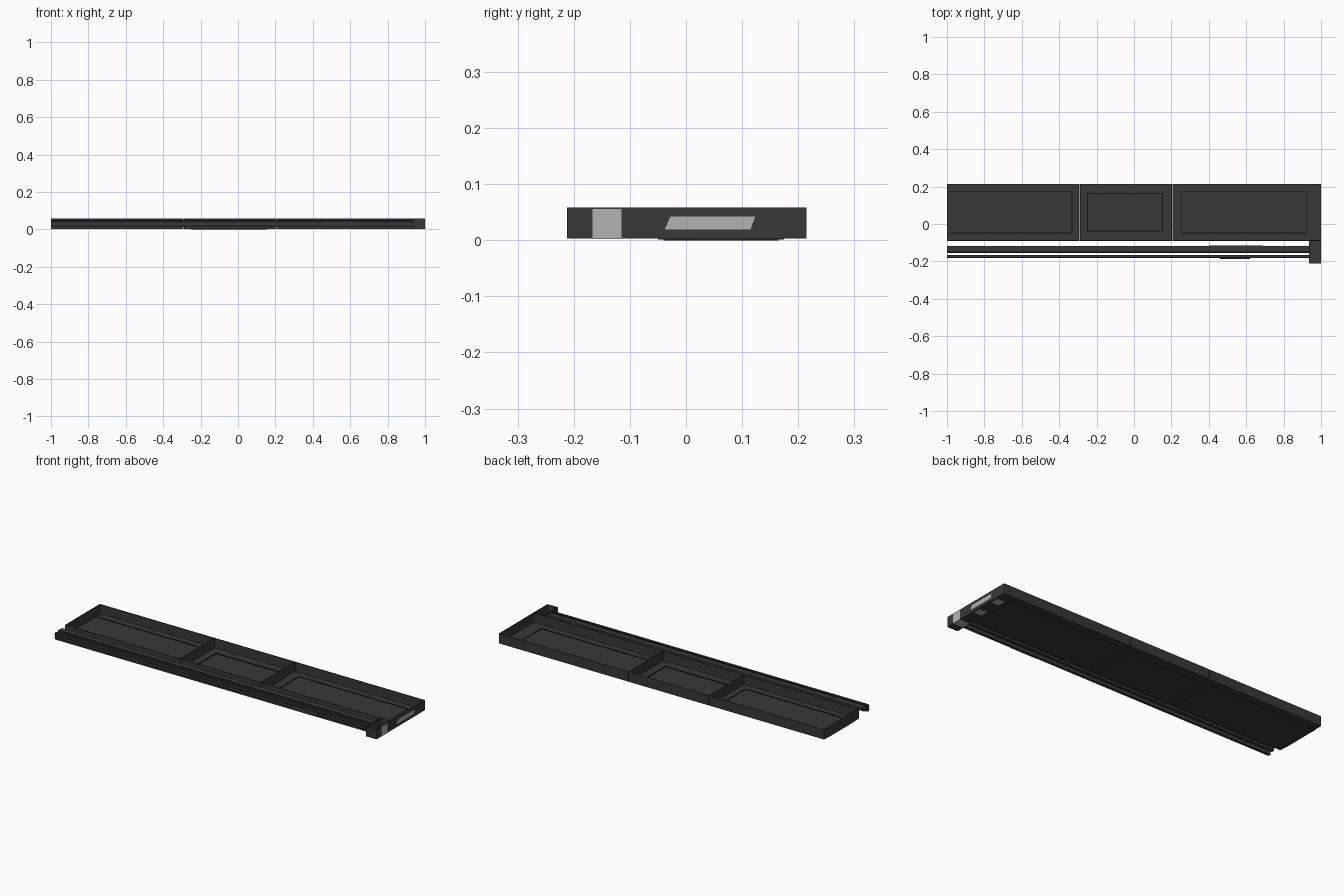
import bpy
import bmesh

if "Cube" in bpy.data.objects:
    bpy.data.objects.remove(bpy.data.objects["Cube"])


def material(name, value):
    m = bpy.data.materials.new(name)
    m.use_nodes = True
    color = (value, value, value, 1)
    m.diffuse_color = color
    m.node_tree.nodes["Principled BSDF"].inputs["Base Color"].default_value = color
    return m


CHARCOAL = material("charcoal", 0.04)
BLACK = material("black", 0.006)
LIGHT = material("light_grey", 0.45)


def build(name, boxes, mat):
    """One object from (x0, x1, y0, y1, z0, z1) boxes."""
    bm = bmesh.new()
    for x0, x1, y0, y1, z0, z1 in boxes:
        verts = bmesh.ops.create_cube(bm, size=1)["verts"]
        for v in verts:
            v.co.x = x1 if v.co.x > 0 else x0
            v.co.y = y1 if v.co.y > 0 else y0
            v.co.z = z1 if v.co.z > 0 else z0
    mesh = bpy.data.meshes.new(name)
    bm.to_mesh(mesh)
    bm.free()
    mesh.materials.append(mat)
    ob = bpy.data.objects.new(name, mesh)
    bpy.context.collection.objects.link(ob)
    return ob


def extrude_x(name, profile, x0, x1, mat):
    """Solid with a (y, z) outline running along x."""
    bm = bmesh.new()
    face = bm.faces.new([bm.verts.new((x0, y, z)) for y, z in profile])
    out = bmesh.ops.extrude_face_region(bm, geom=[face])["geom"]
    for v in out:
        if isinstance(v, bmesh.types.BMVert):
            v.co.x = x1
    bmesh.ops.recalc_face_normals(bm, faces=bm.faces)
    mesh = bpy.data.meshes.new(name)
    bm.to_mesh(mesh)
    bm.free()
    mesh.materials.append(mat)
    ob = bpy.data.objects.new(name, mesh)
    bpy.context.collection.objects.link(ob)
    return ob


T = 0.004                       # sheet thickness
FRONT, BACK = -0.09, 0.215
LOW, TOP = 0.003, 0.058
FLOOR = 0.006


def tray_section(name, x0, x1, bay, left_wall, right_wall, drop):
    """Floor with a slightly sunk rectangular bay, plus thin upright walls."""
    bx0, bx1, by0, by1 = bay
    boxes = [(x0, x1, FRONT, by0, LOW, FLOOR),
             (x0, x1, by1, BACK, LOW, FLOOR),
             (bx1, x1, by0, by1, LOW, FLOOR),
             (bx0, bx1, by0, by1, LOW - drop, FLOOR - drop),
             (x0, x1, FRONT, FRONT + T, LOW, TOP),
             (x0, x1, BACK - T, BACK, LOW, TOP)]
    if bx0 > x0:
        boxes.append((x0, bx0, by0, by1, LOW, FLOOR))
    if left_wall:
        boxes.append((x0, x0 + T, FRONT, BACK, LOW, TOP))
    if right_wall:
        boxes.append((x1 - T, x1, FRONT, BACK, LOW, TOP))
    build(name, boxes, CHARCOAL)
    # dark outline of the bay
    z0, z1 = FLOOR - drop, FLOOR + 0.0004
    lines = [(bx0, bx1, by0, by0 + T, z0, z1),
             (bx0, bx1, by1 - T, by1, z0, z1),
             (bx1 - T, bx1, by0, by1, z0, z1)]
    if bx0 > x0:
        lines.append((bx0, bx0 + T, by0, by1, z0, z1))
    build(name + "_bay_outline", lines, BLACK)


# Three tray sections with narrow gaps between them
tray_section("right_tray", -1, -0.292, (-1, -0.33, -0.05, 0.175), True, True, 0.002)
tray_section("middle_tray", -0.289, 0.203, (-0.25, 0.155, -0.04, 0.165), False, True, 0.003)
tray_section("left_tray", 0.207, 1, (0.25, 0.925, -0.05, 0.175), False, True, 0.002)

# Open box that carries the rails at the end
END, TIP = 0.935, -0.212
build("end_box", [
    (END, 1, TIP, FRONT, LOW, FLOOR),
    (END, 1, TIP, TIP + T, LOW, TOP),
    (END, END + T, TIP, FRONT, LOW, TOP),
    (1 - T, 1, TIP, FRONT, LOW, TOP)], CHARCOAL)

# Rails along the front
extrude_x("wide_rail", [(-0.155, 0.022), (-0.155, 0.046), (-0.150, 0.051),
                        (-0.118, 0.051), (-0.118, 0.040), (-0.140, 0.034),
                        (-0.140, 0.022)], -1, END, CHARCOAL)
extrude_x("thin_rail", [(-0.181, 0.012), (-0.181, 0.046), (-0.178, 0.049),
                        (-0.167, 0.049), (-0.167, 0.012)], -1, END, CHARCOAL)
build("rail_grooves", [(-1, END, -0.1818, -0.18, z, z + 0.004) for z in (0.02, 0.034)]
      + [(-1, END, -0.152, -0.148, 0.049, 0.0515)], BLACK)
build("rail_pads", [(0.4, 0.69, -0.119, -0.114, 0.03, 0.05),
                    (0.46, 0.62, -0.187, -0.18, 0.015, 0.04)], CHARCOAL)

# Light plates on the end face and underneath
P = 0.0006
build("end_band", [(1 - P, 1 + P, -0.167, -0.115, LOW, 0.056),
                   (END, 1, -0.167, -0.115, LOW - P, LOW + P)], LIGHT)
extrude_x("slanted_end_plate", [(-0.038, 0.019), (0.115, 0.019),
                                (0.123, 0.042), (-0.028, 0.042)], 1 - P, 1 + P, LIGHT)
build("bottom_plates", [(0.945, 0.99, y - 0.022, y + 0.022, LOW - P, LOW + P)
                        for y in (0, 0.13)], LIGHT)
